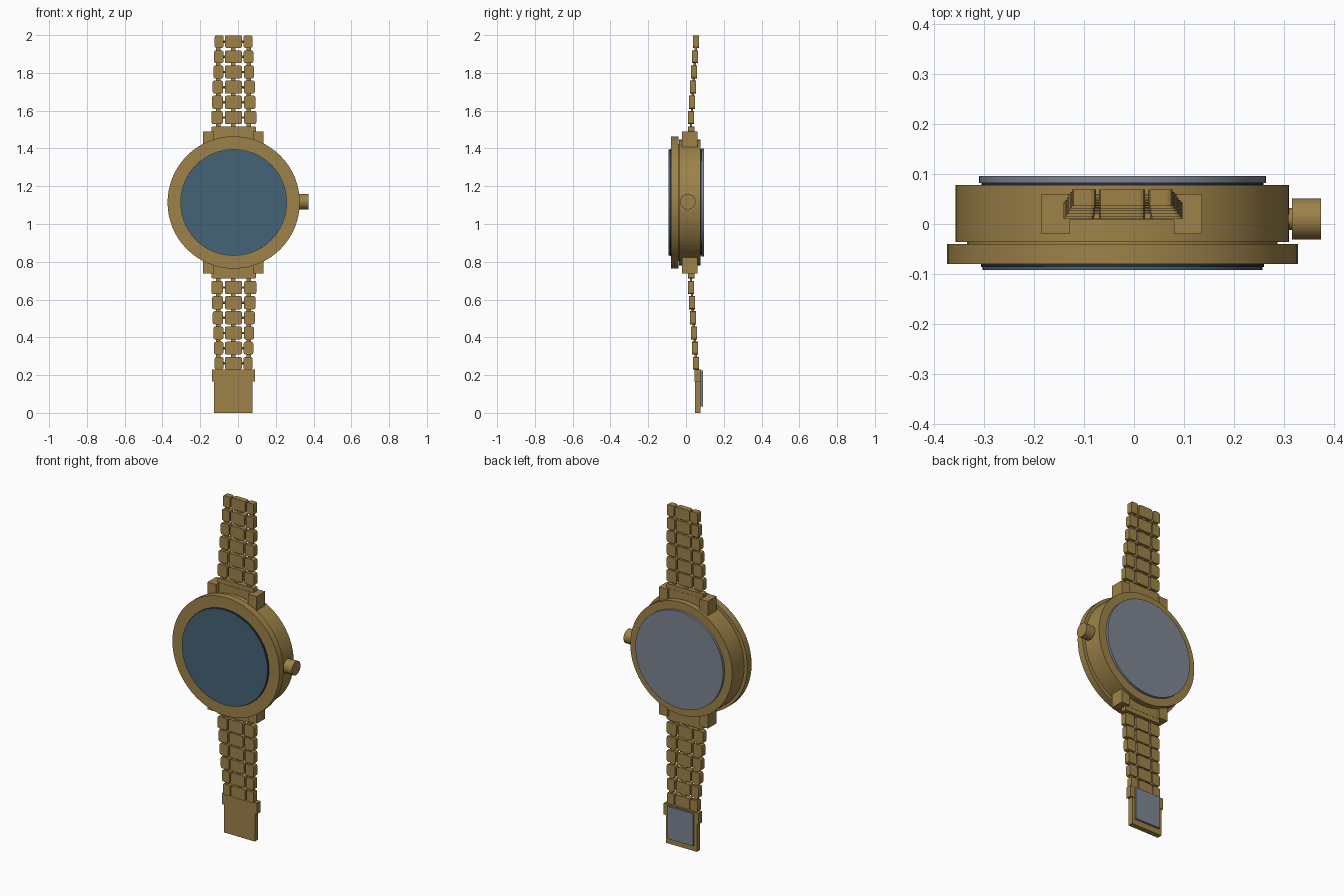
import bpy, bmesh, math
from mathutils import Matrix, Vector

if "Cube" in bpy.data.objects:
    bpy.data.objects.remove(bpy.data.objects["Cube"])

CX, CZ = -0.023, 1.114          # centre of the watch case


def material(name, rgb):
    m = bpy.data.materials.new(name)
    m.diffuse_color = (*rgb, 1)
    m.use_nodes = True
    m.node_tree.nodes["Principled BSDF"].inputs["Base Color"].default_value = m.diffuse_color
    return m


GOLD = material("gold", (0.34, 0.225, 0.065))
GLASS = material("blue glass", (0.06, 0.125, 0.18))
STEEL = material("grey steel", (0.21, 0.24, 0.29))
DARK = material("dark gasket", (0.02, 0.025, 0.035))


def finish(bm, name, mat):
    bmesh.ops.recalc_face_normals(bm, faces=bm.faces)
    me = bpy.data.meshes.new(name)
    bm.to_mesh(me)
    bm.free()
    me.materials.append(mat)
    ob = bpy.data.objects.new(name, me)
    bpy.context.collection.objects.link(ob)
    return ob


def add_box(bm, x, y, z, round_corners=0):
    """Box from (min, max) ranges; optionally rounds the edges running along y."""
    c = Vector([(r[0] + r[1]) / 2 for r in (x, y, z)])
    s = [abs(r[1] - r[0]) for r in (x, y, z)]
    vs = bmesh.ops.create_cube(bm, size=1, matrix=Matrix.Translation(c) @ Matrix.Diagonal((*s, 1)))["verts"]
    if round_corners:
        es = {e for v in vs for e in v.link_edges
              if abs(e.verts[0].co.y - e.verts[1].co.y) > 1e-4}
        bmesh.ops.bevel(bm, geom=list(es), offset=round_corners, segments=2,
                        affect='EDGES', profile=0.5)


def box(name, mat, x, y, z):
    bm = bmesh.new()
    add_box(bm, x, y, z)
    return finish(bm, name, mat)


def add_cyl(bm, axis, a, b, r, p, q, seg):
    """Cylinder from a to b along 'X' (p=y, q=z) or 'Y' (p=x, q=z)."""
    mid = (a + b) / 2
    if axis == 'X':
        m = Matrix.Translation((mid, p, q)) @ Matrix.Rotation(math.pi / 2, 4, 'Y')
    else:
        m = Matrix.Translation((p, mid, q)) @ Matrix.Rotation(math.pi / 2, 4, 'X')
    bmesh.ops.create_cone(bm, cap_ends=True, segments=seg, radius1=r, radius2=r,
                          depth=b - a, matrix=m)


def cyl(name, mat, axis, a, b, r, p, q, seg=64):
    bm = bmesh.new()
    add_cyl(bm, axis, a, b, r, p, q, seg)
    ob = finish(bm, name, mat)
    bpy.context.view_layer.objects.active = ob
    ob.select_set(True)
    bpy.ops.object.shade_smooth_by_angle(angle=math.radians(30))
    ob.select_set(False)
    return ob


# Case, stacked front to back
for name, mat, y0, y1, r in (
        ("glass", GLASS, -0.092, -0.086, 0.280),
        ("glass_gasket", DARK, -0.086, -0.078, 0.2825),
        ("bezel", GOLD, -0.080, -0.040, 0.350),
        ("bezel_seat", GOLD, -0.042, -0.033, 0.310),
        ("case_body", GOLD, -0.036, 0.078, 0.333),
        ("back_gasket", DARK, 0.076, 0.083, 0.282),
        ("case_back", STEEL, 0.082, 0.096, 0.287)):
    cyl(name, mat, 'Y', y0, y1, r, CX, CZ)

# Winding crown
cyl("crown_stem", GOLD, 'X', 0.29, 0.32, 0.022, 0.010, CZ, 24)
cyl("crown", GOLD, 'X', 0.316, 0.373, 0.041, 0.010, CZ + 0.004, 32)

# Lugs, end links and tapering bracelet, above and below the case
for s, side in ((1, "upper"), (-1, "lower")):
    def zr(a, b):
        return tuple(sorted((CZ + s * a, CZ + s * b)))

    for x0, tag in ((-0.185, "left"), (0.080, "right")):
        box(f"{side}_{tag}_lug", GOLD, (x0, x0 + 0.056), (-0.02, 0.06), zr(0.29, 0.376))

    bm = bmesh.new()
    add_box(bm, (-0.130, 0.082), (0.008, 0.045), zr(0.30, 0.376))
    add_box(bm, (-0.141, 0.096), (0.010, 0.044), zr(0.372, 0.402), 0.008)
    finish(bm, f"{side}_end_link", GOLD)

    links, pins = bmesh.new(), bmesh.new()
    for i in range(6):
        t = i / 5
        d = 0.450 + 0.0803 * i
        h = 0.0355 - 0.002 * t
        y0 = 0.010 + 0.026 * t
        y = (y0, y0 + 0.033)
        z = zr(d - h, d + h)
        left, right = -0.141 + 0.017 * t, 0.097 - 0.020 * t
        for x in ((left, -0.080 + 0.004 * t), (-0.070, 0.022), (0.033 - 0.004 * t, right)):
            add_box(links, x, y, z, 0.010)
        # Cross pin through the row, and hinge strips to the previous row
        add_cyl(pins, 'X', left + 0.02, right - 0.02, 0.006, y0 + 0.0165, CZ + s * d, 8)
        for x in (-0.105, -0.024, 0.058):
            add_box(pins, (x - 0.012, x + 0.012), (y0 + 0.010, y0 + 0.022), zr(d - h - 0.02, d - h + 0.01))
    finish(links, f"{side}_bracelet_links", GOLD)
    finish(pins, f"{side}_bracelet_pins", GOLD)

# Clasp with collar and steel inner plate
box("clasp", GOLD, (-0.126, 0.077), (0.048, 0.078), (0.0, 0.225))
box("clasp_collar", GOLD, (-0.137, 0.091), (0.046, 0.080), (0.165, 0.231))
box("clasp_plate", STEEL, (-0.108, 0.060), (0.076, 0.090), (0.033, 0.225))
